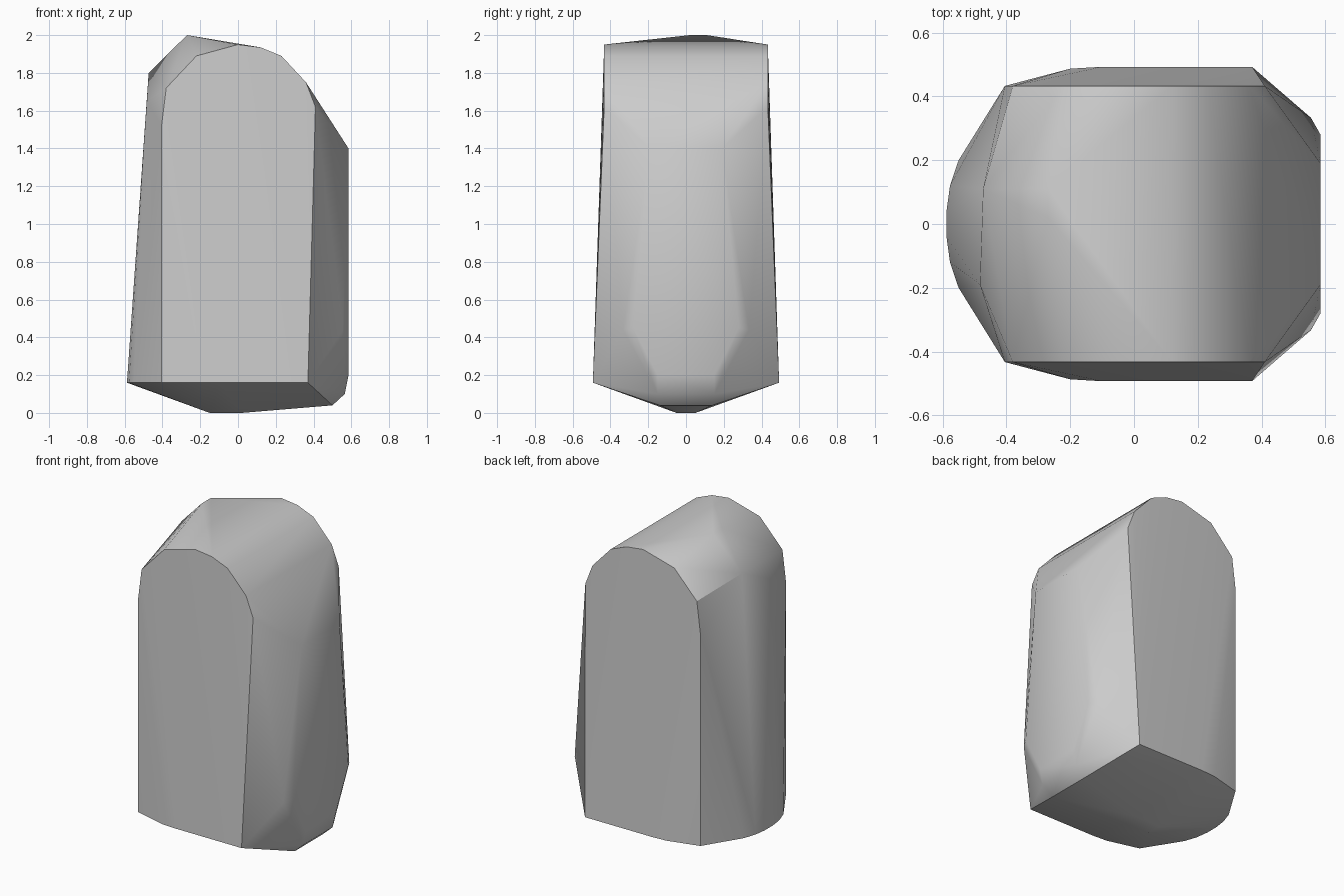
import bpy
import bmesh
import math

# Remove the default object
default_cube = bpy.data.objects.get("Cube")
if default_cube:
    bpy.data.objects.remove(default_cube, do_unlink=True)


def make_material(name, value):
    material = bpy.data.materials.new(name)
    colour = (value, value, value, 1)
    material.diffuse_color = colour
    material.use_nodes = True
    shader = next(n for n in material.node_tree.nodes if n.type == "BSDF_PRINCIPLED")
    shader.inputs["Base Color"].default_value = colour
    return material


def mirrored(points):
    """Return the points together with their front-to-back mirror images."""
    return [(x, side * y, z) for x, y, z in points for side in (-1, 1)]


def convex_body(name, points, material, sharp_angle):
    """Wrap the points in one convex skin."""
    bm = bmesh.new()
    for point in points:
        bm.verts.new(point)
    hull = bmesh.ops.convex_hull(bm, input=bm.verts[:])
    unused = set(hull["geom_interior"]) | set(hull["geom_unused"])
    loose = [g for g in unused if isinstance(g, bmesh.types.BMVert) and not g.link_faces]
    bmesh.ops.delete(bm, geom=loose, context="VERTS")
    bmesh.ops.recalc_face_normals(bm, faces=bm.faces[:])
    mesh = bpy.data.meshes.new(name)
    bm.to_mesh(mesh)
    bm.free()
    mesh.materials.append(material)
    body = bpy.data.objects.new(name, mesh)
    bpy.context.collection.objects.link(body)
    bpy.ops.object.select_all(action="DESELECT")
    body.select_set(True)
    bpy.context.view_layer.objects.active = body
    bpy.ops.object.shade_smooth_by_angle(angle=math.radians(sharp_angle))
    return body


# Rounded arch at the top of the front and back faces
arch_outline = [(-.405, 1.52), (-.38, 1.72), (-.22, 1.89), (0, 1.95), (.12, 1.935),
                (.23, 1.89), (.36, 1.75), (.41, 1.62)]
arch = [(x, .433, z) for x, z in arch_outline]

# Base rim, curved on one side and square on the other
rim_height = .16
rim_outline = [(-.588, .04), (-.577, .12), (-.55, .2), (-.405, .433),
               (-.2, .487), (-.1, .493), (.37, .493)]
rim = [(x, y, rim_height) for x, y in rim_outline]

# Flat panel on the right side, tapering towards its foot
side_panel = [(.585, .19, 1.4), (.585, .28, .45), (.555, .333, .44),
              (.585, .15, .2), (.565, .15, .1), (.5, .14, .04)]

# Shallow keel underneath
keel = [(-.15, .05, 0), (.02, .05, 0)]

# Off-centre peak and shoulder
peak = [(-.27, .02, 2), (-.27, .11, 2)]
shoulder = [(-.473, .11, 1.8), (-.483, -.19, 1.65)]

grey = make_material("light grey", .6)
convex_body("rounded_block", mirrored(arch + rim + side_panel + keel) + peak + shoulder,
            grey, 32)
